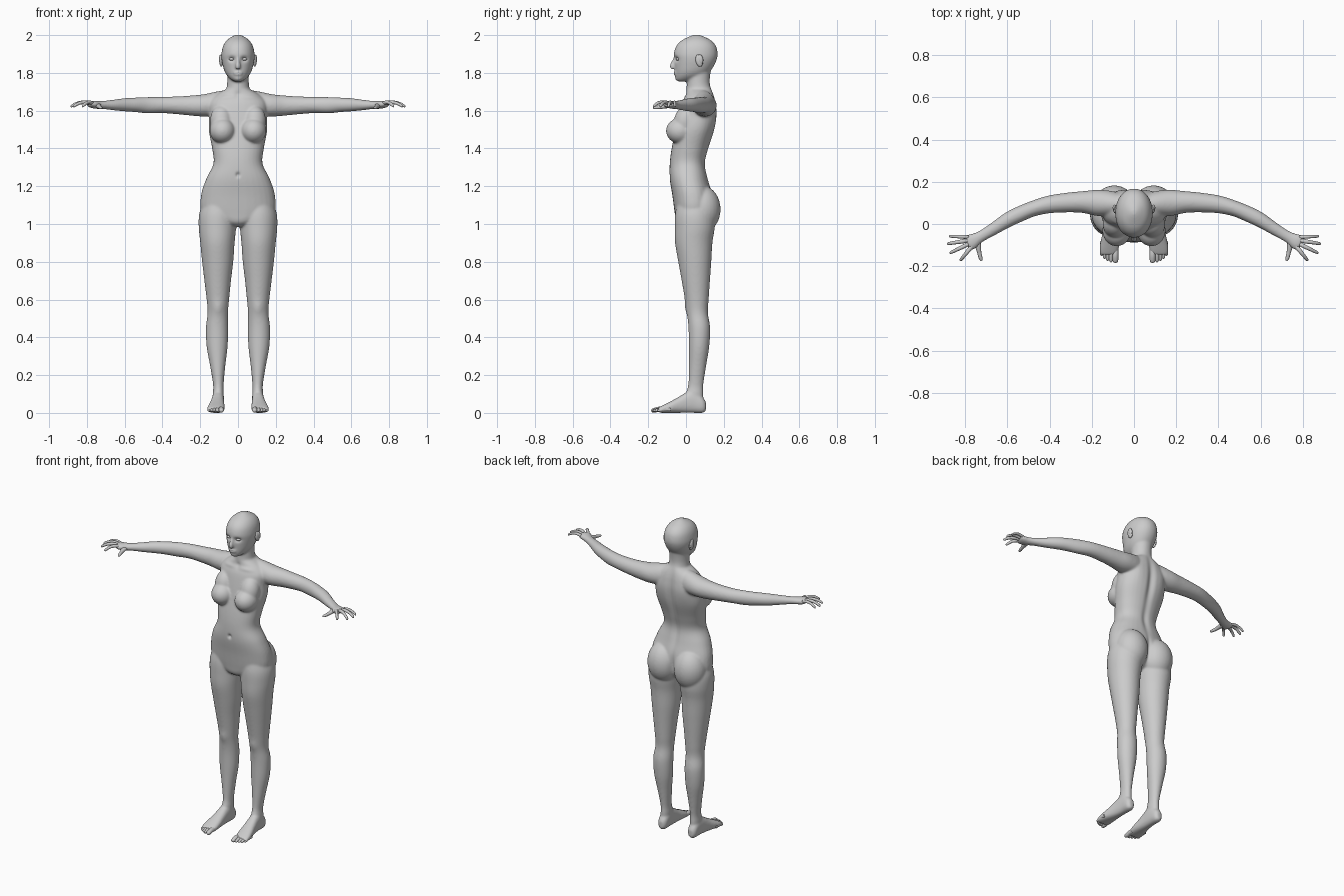
import bpy, bmesh, math
from mathutils import Vector, Matrix

SEG = 32


def spline(rows, k=5):
    """Catmull-Rom interpolation of whole rows (position and radii)."""
    out = []
    for i in range(len(rows) - 1):
        a, b, c, d = (rows[max(i - 1, 0)], rows[i], rows[i + 1],
                      rows[min(i + 2, len(rows) - 1)])
        for j in range(k):
            t = j / k
            out.append([0.5 * (2 * q + (r - p) * t + (2 * p - 5 * q + 4 * r - s) * t * t
                               + (3 * q - p - 3 * r + s) * t ** 3)
                        for p, q, r, s in zip(a, b, c, d)])
    out.append(list(rows[-1]))
    return out


def loft(bm, rows, up, axis=None, n=2.0, mirror=True, seg=SEG):
    """Skin rounded rings; each row is x, y, z, side radius, up radius."""
    rows = spline(rows)
    pts = [Vector(r[:3]) for r in rows]
    for sx in ((1, -1) if mirror else (1,)):
        rings = []
        for i, r in enumerate(rows):
            t = Vector(axis) if axis else pts[min(i + 1, len(pts) - 1)] - pts[max(i - 1, 0)]
            t.normalize()
            b = Vector(up)
            b = (b - t * b.dot(t)).normalized()
            a = b.cross(t)
            ring = []
            for s in range(seg):
                ang = 2 * math.pi * s / seg
                ca, sa = math.cos(ang), math.sin(ang)
                u = math.copysign(abs(ca) ** (2 / n), ca) * max(r[3], 0.001)
                v = math.copysign(abs(sa) ** (2 / n), sa) * max(r[4], 0.001)
                p = pts[i] + a * u + b * v
                ring.append(bm.verts.new((p.x * sx, p.y, p.z)))
            rings.append(ring)
        for p, q in zip(rings, rings[1:]):
            for s in range(seg):
                e = (s + 1) % seg
                bm.faces.new((p[s], p[e], q[e], q[s]))
        bm.faces.new(rings[0])
        bm.faces.new(rings[-1])


def upright(bm, rows, n=2.0, mirror=False):
    """Vertical loft; each row is z, x min, x max, y front, y back."""
    loft(bm, [((a + b) / 2, (f + k) / 2, z, (b - a) / 2, (k - f) / 2)
              for z, a, b, f, k in rows], (0, 1, 0), (0, 0, 1), n, mirror)


def ball(bm, c, r, tilt=0.0, mirror=True):
    for sx in ((1, -1) if mirror else (1,)):
        m = (Matrix.Translation((c[0] * sx, c[1], c[2])) @ Matrix.Rotation(tilt, 4, 'X')
             @ Matrix.Diagonal((*r, 1)))
        bmesh.ops.create_uvsphere(bm, u_segments=28, v_segments=18, radius=1, matrix=m)


def finish(bm, name):
    bmesh.ops.recalc_face_normals(bm, faces=bm.faces)
    me = bpy.data.meshes.new(name)
    bm.to_mesh(me)
    bm.free()
    me.shade_smooth()
    ob = bpy.data.objects.new(name, me)
    bpy.context.collection.objects.link(ob)
    return ob


def sym(rows):
    return [(z, -w, w, f, k) for z, w, f, k in rows]


bm = bmesh.new()
# torso
upright(bm, sym([(.985, .03, -.02, .06), (1.01, .10, -.05, .11), (1.06, .19, -.06, .14),
                 (1.15, .196, -.072, .14), (1.24, .168, -.086, .116), (1.32, .13, -.086, .102),
                 (1.40, .137, -.076, .12), (1.50, .155, -.055, .152), (1.58, .152, -.038, .163),
                 (1.64, .152, -.022, .158), (1.68, .12, -.003, .149), (1.715, .062, .003, .136)]), 2.25)
# neck
upright(bm, sym([(1.66, .075, -.01, .15), (1.70, .064, .0, .141), (1.74, .058, .004, .128),
                 (1.78, .057, .006, .128), (1.83, .058, .01, .135)]))
# head
upright(bm, sym([(1.754, .018, -.042, .01), (1.765, .037, -.054, .06), (1.785, .058, -.057, .105),
                 (1.81, .072, -.058, .13), (1.84, .081, -.06, .15), (1.87, .087, -.062, .163),
                 (1.90, .088, -.065, .168), (1.94, .08, -.053, .16), (1.97, .062, -.026, .136),
                 (1.99, .036, .012, .10), (2.002, .012, .042, .07)]), 2.1)
# nose, lips and chin
loft(bm, [(0, -.052, 1.89, .008, .008), (0, -.066, 1.86, .010, .010),
          (0, -.074, 1.835, .014, .013), (0, -.066, 1.822, .013, .010)],
     (0, -1, 0), mirror=False)
ball(bm, (0, -.054, 1.798), (.026, .014, .012), mirror=False)
ball(bm, (0, -.042, 1.772), (.022, .017, .015), mirror=False)
# breasts and buttocks
ball(bm, (.082, -.03, 1.493), (.068, .076, .068))
ball(bm, (.088, -.004, 1.545), (.06, .06, .085), -.25)
ball(bm, (.093, .085, 1.078), (.1, .098, .125))
# legs
upright(bm, [(1.12, .02, .185, -.045, .13), (1.05, .008, .206, -.058, .15),
             (.98, .010, .208, -.06, .152), (.90, .018, .2, -.058, .14),
             (.80, .025, .19, -.041, .134), (.70, .037, .178, -.023, .127),
             (.60, .047, .166, -.006, .12), (.53, .053, .161, .005, .116),
             (.45, .052, .17, .013, .128), (.35, .055, .166, .015, .123),
             (.25, .067, .148, .015, .107), (.15, .076, .132, .012, .092),
             (.10, .075, .133, .0, .092), (.04, .08, .13, .01, .09)][::-1], mirror=True)
# feet
loft(bm, [(.105, .106, .034, .014, .022), (.105, .088, .042, .028, .042),
          (.105, .04, .06, .032, .06), (.107, 0, .054, .034, .054),
          (.110, -.04, .042, .038, .042), (.114, -.08, .031, .044, .031),
          (.118, -.12, .021, .046, .021), (.120, -.148, .014, .04, .013)],
     (0, 0, 1), (0, -1, 0), 2.4)
# arms and palms
loft(bm, [(.06, .09, 1.64, .05, .07), (.10, .095, 1.638, .056, .065),
          (.17, .10, 1.628, .062, .06), (.24, .104, 1.627, .052, .054),
          (.31, .102, 1.628, .047, .048), (.40, .093, 1.630, .042, .043),
          (.48, .072, 1.629, .037, .043), (.55, .043, 1.631, .037, .038),
          (.60, .018, 1.631, .035, .035), (.66, -.02, 1.63, .030, .028),
          (.71, -.05, 1.630, .027, .022), (.74, -.067, 1.630, .029, .021),
          (.77, -.084, 1.633, .038, .020), (.792, -.093, 1.637, .036, .014)],
     (0, 0, 1))
body = finish(bm, "body")

# fuse the body parts into one smooth skin
mod = body.modifiers.new("fuse", 'REMESH')
mod.mode = 'VOXEL'
mod.voxel_size = 0.0055
mod = body.modifiers.new("soften", 'SMOOTH')
mod.factor = 0.5
mod.iterations = 14
dg = bpy.context.evaluated_depsgraph_get()
skin = bpy.data.meshes.new_from_object(body.evaluated_get(dg))
body.modifiers.clear()
body.data = skin

# sculpted dents and bumps: centre, radii, push (mirrored across x)
STROKES = [
    ((.033, -.055, 1.873), (.019, .03, .013), (0, .013, 0)),    # eye sockets
    ((0, -.066, 1.798), (.022, .02, .005), (0, .004, 0)),       # mouth line
    ((0, -.086, 1.26), (.010, .03, .012), (0, .012, 0)),        # navel
    ((0, .155, 1.52), (.022, .06, .16), (0, -.014, 0)),         # upper spine
    ((0, .105, 1.30), (.02, .05, .09), (0, -.008, 0)),          # lower spine
    ((0, .16, 1.07), (.014, .06, .09), (0, -.015, 0)),          # cleft
    ((.095, .16, 1.58), (.045, .05, .07), (0, .006, 0)),        # shoulder blades
    ((.08, -.01, 1.672), (.06, .03, .012), (0, -.005, .002)),   # collar bones
    ((0, 0, 1.685), (.016, .03, .018), (0, .006, 0)),           # throat notch
    ((.105, .0, .555), (.03, .03, .035), (0, -.006, 0)),        # kneecaps
]
for v in skin.vertices:
    co = v.co.copy()
    sx = 1 if co.x >= 0 else -1
    for c, r, push in STROKES:
        d = (((abs(co.x) - c[0]) / r[0]) ** 2 + ((co.y - c[1]) / r[1]) ** 2
             + ((co.z - c[2]) / r[2]) ** 2)
        if d < 6:
            v.co += Vector((push[0] * sx, push[1], push[2])) * math.exp(-d)
skin.shade_smooth()

# eyes
bm = bmesh.new()
ball(bm, (.033, -.042, 1.873), (.015, .012, .008))
finish(bm, "eyes")

# ears
bm = bmesh.new()
ball(bm, (.088, .07, 1.865), (.011, .019, .033), .2)
ball(bm, (.093, .077, 1.872), (.008, .014, .025), .2)
finish(bm, "ears")

# fingers: base and tip in plan, radius
bm = bmesh.new()
for bx, by, tx, ty, r in [(.785, -.062, .876, -.058, .008), (.785, -.078, .886, -.094, .009),
                          (.78, -.093, .873, -.138, .009), (.768, -.105, .824, -.174, .009)]:
    def at(f, z, s):
        return (bx + (tx - bx) * f, by + (ty - by) * f, z, r * s, r * s)
    loft(bm, [at(0, 1.638, 1.1), at(.3, 1.644, 1.1), at(.6, 1.641, .95),
              at(.85, 1.630, .85), at(.96, 1.623, .65), at(1, 1.621, .2)], (0, 0, 1), seg=14)
# thumb
loft(bm, [(.738, -.078, 1.628, .014, .013), (.738, -.105, 1.624, .014, .012),
          (.733, -.135, 1.619, .010, .010), (.727, -.16, 1.616, .009, .008),
          (.723, -.171, 1.615, .006, .005), (.722, -.174, 1.615, .002, .002)],
     (0, 0, 1), seg=14)
finish(bm, "fingers")

# toes
bm = bmesh.new()
for x, tip, r in [(.088, -.184, .014), (.109, -.181, .0095), (.125, -.174, .009),
                  (.139, -.165, .0088), (.153, -.152, .0085)]:
    loft(bm, [(x, tip + .07, .018, r, r), (x, tip + .04, .019, r, r),
              (x, tip + .02, .015, r, r * .95), (x, tip + .005, .012, r * .8, r * .7),
              (x, tip, .011, r * .25, r * .25)], (0, 0, 1), seg=14)
finish(bm, "toes")
